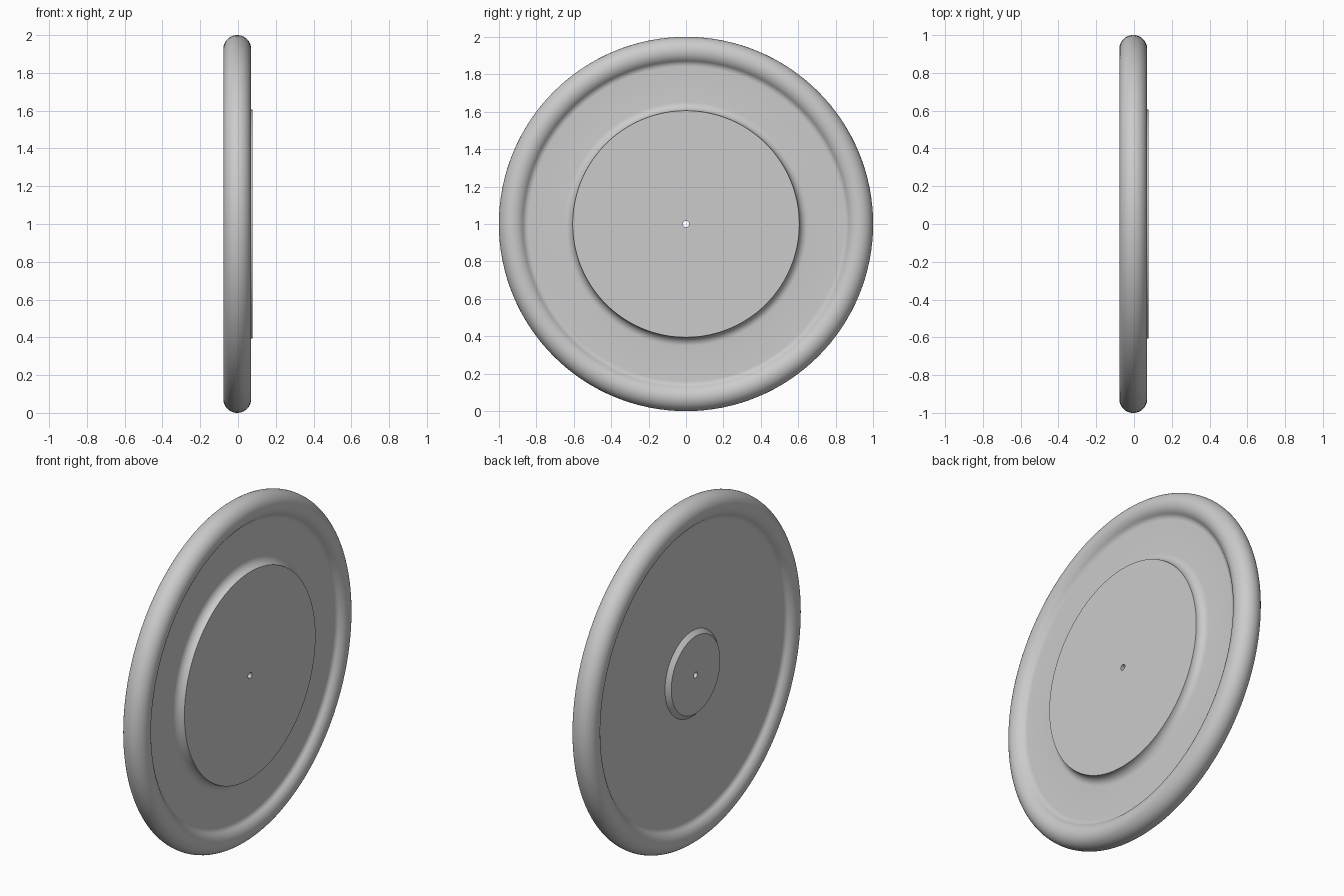
import bpy, bmesh, math

if "Cube" in bpy.data.objects:
    bpy.data.objects.remove(bpy.data.objects["Cube"])

SEGMENTS = 128
RIM_X, RIM_T = -0.004, 0.0735        # rim bead centre and radius
RIM_R = 1.0 - RIM_T
FLOOR, BACK = 0.031, -0.039          # faces of the thin web
FILLET = 0.04


def arc(cr, cx, radius, a0, a1, n):
    """Points (r, x) along an arc, angle measured from +r towards +x."""
    return [(cr + radius * math.cos(a0 + (a1 - a0) * i / n),
             cx + radius * math.sin(a0 + (a1 - a0) * i / n)) for i in range(n + 1)]


def fillet_centre(height):
    """Centre radius of the fillet tangent to the web and the bead; contact angle."""
    dx = height + FILLET
    dr = math.sqrt((RIM_T + FILLET) ** 2 - dx * dx)
    return RIM_R - dr, math.atan2(dx, dr)


fr, fa = fillet_centre(FLOOR - RIM_X)
br, ba = fillet_centre(RIM_X - BACK)

# Cross-section from the bore, out over the raised side, round the bead, to the back
profile = [(0.017, 0.0775), (0.605, 0.0775)]
profile += arc(0.652, 0.0775, 0.0465, math.pi, 1.5 * math.pi, 8)         # step fillet
profile += arc(fr, FLOOR + FILLET, FILLET, -math.pi / 2, -fa, 8)         # web to bead
profile += arc(RIM_R, RIM_X, RIM_T, math.pi - fa, -math.pi + ba, 40)     # round bead
profile += arc(br, BACK - FILLET, FILLET, ba, math.pi / 2, 8)[1:]        # bead to back web
profile += [(0.25, BACK), (0.226, -0.063), (0.017, -0.063)]              # hub boss

# Drop coincident neighbours
clean = [profile[0]]
for p in profile[1:]:
    if math.dist(p, clean[-1]) > 1e-4:
        clean.append(p)

# Spin the closed section about the x axis
bm = bmesh.new()
rings = []
for i in range(SEGMENTS):
    a = 2 * math.pi * i / SEGMENTS
    rings.append([bm.verts.new((x, r * math.cos(a), 1 + r * math.sin(a))) for r, x in clean])
n = len(clean)
for i in range(SEGMENTS):
    p, q = rings[i], rings[(i + 1) % SEGMENTS]
    for j in range(n):
        k = (j + 1) % n
        bm.faces.new((p[j], p[k], q[k], q[j]))
bmesh.ops.recalc_face_normals(bm, faces=bm.faces)
mesh = bpy.data.meshes.new("wheel_disc")
bm.to_mesh(mesh)
bm.free()

disc = bpy.data.objects.new("wheel_disc", mesh)
bpy.context.collection.objects.link(disc)
grey = bpy.data.materials.new("light grey")
grey.diffuse_color = (0.6, 0.6, 0.6, 1)
grey.use_nodes = True
grey.node_tree.nodes["Principled BSDF"].inputs["Base Color"].default_value = grey.diffuse_color
mesh.materials.append(grey)

bpy.context.view_layer.objects.active = disc
disc.select_set(True)
bpy.ops.object.shade_smooth_by_angle(angle=math.radians(30))
